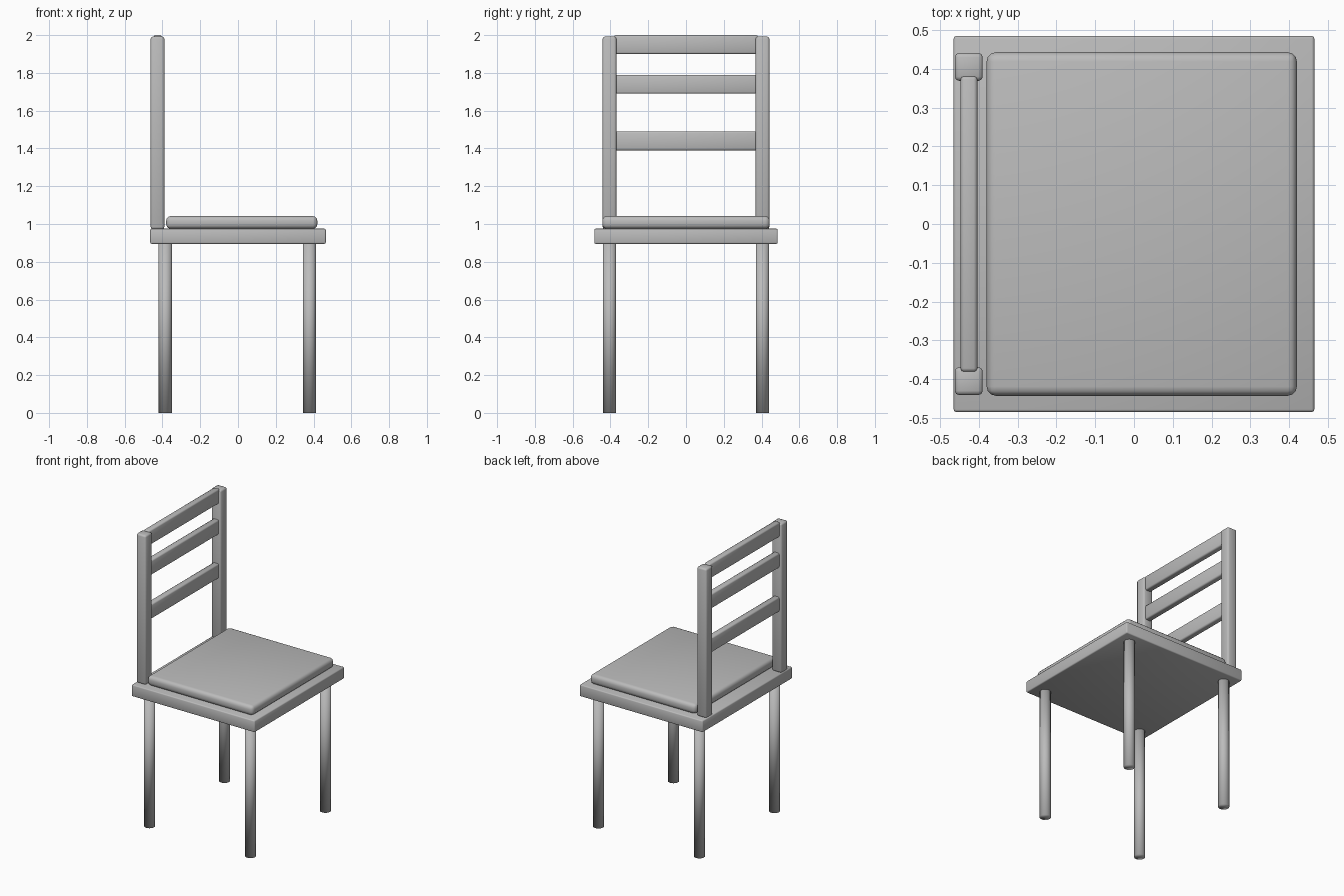
import bpy

if "Cube" in bpy.data.objects:
    bpy.data.objects.remove(bpy.data.objects["Cube"])

grey = bpy.data.materials.new("plain grey")
grey.diffuse_color = (0.5, 0.5, 0.5, 1)
grey.use_nodes = True
grey.node_tree.nodes["Principled BSDF"].inputs["Base Color"].default_value = grey.diffuse_color


def finish(ob, name):
    ob.name = name
    ob.data.materials.append(grey)
    bpy.ops.object.shade_smooth()


def box(name, lo, hi, bevel, segments=2):
    """Rounded box between two opposite corners."""
    centre = [(a + b) / 2 for a, b in zip(lo, hi)]
    bpy.ops.mesh.primitive_cube_add(size=1, location=centre)
    ob = bpy.context.object
    ob.scale = [b - a for a, b in zip(lo, hi)]
    bpy.ops.object.transform_apply(location=False, rotation=False, scale=True)
    mod = ob.modifiers.new("rounded edges", 'BEVEL')
    mod.width = bevel
    mod.segments = segments
    finish(ob, name)


# Seat board and cushion
box("seat", (-0.465, -0.485, 0.895), (0.465, 0.485, 0.975), 0.007)
box("cushion", (-0.38, -0.443, 0.975), (0.42, 0.443, 1.042), 0.024, 3)

for side, y in (("near", -0.405), ("far", 0.405)):
    # Round legs
    for end, x in (("back", -0.385), ("front", 0.378)):
        bpy.ops.mesh.primitive_cylinder_add(
            vertices=32, radius=0.035, depth=0.9, location=(x, y, 0.45))
        finish(bpy.context.object, f"{end}_leg_{side}")
    # Square back posts
    box(f"back_post_{side}", (-0.462, y - 0.036, 0.973),
        (-0.39, y + 0.036, 1.992), 0.011)

# Back rails
for name, z in (("lower", 1.39), ("middle", 1.69), ("top", 1.9)):
    box(f"{name}_rail", (-0.447, -0.381, z), (-0.404, 0.381, z + 0.1), 0.009)
